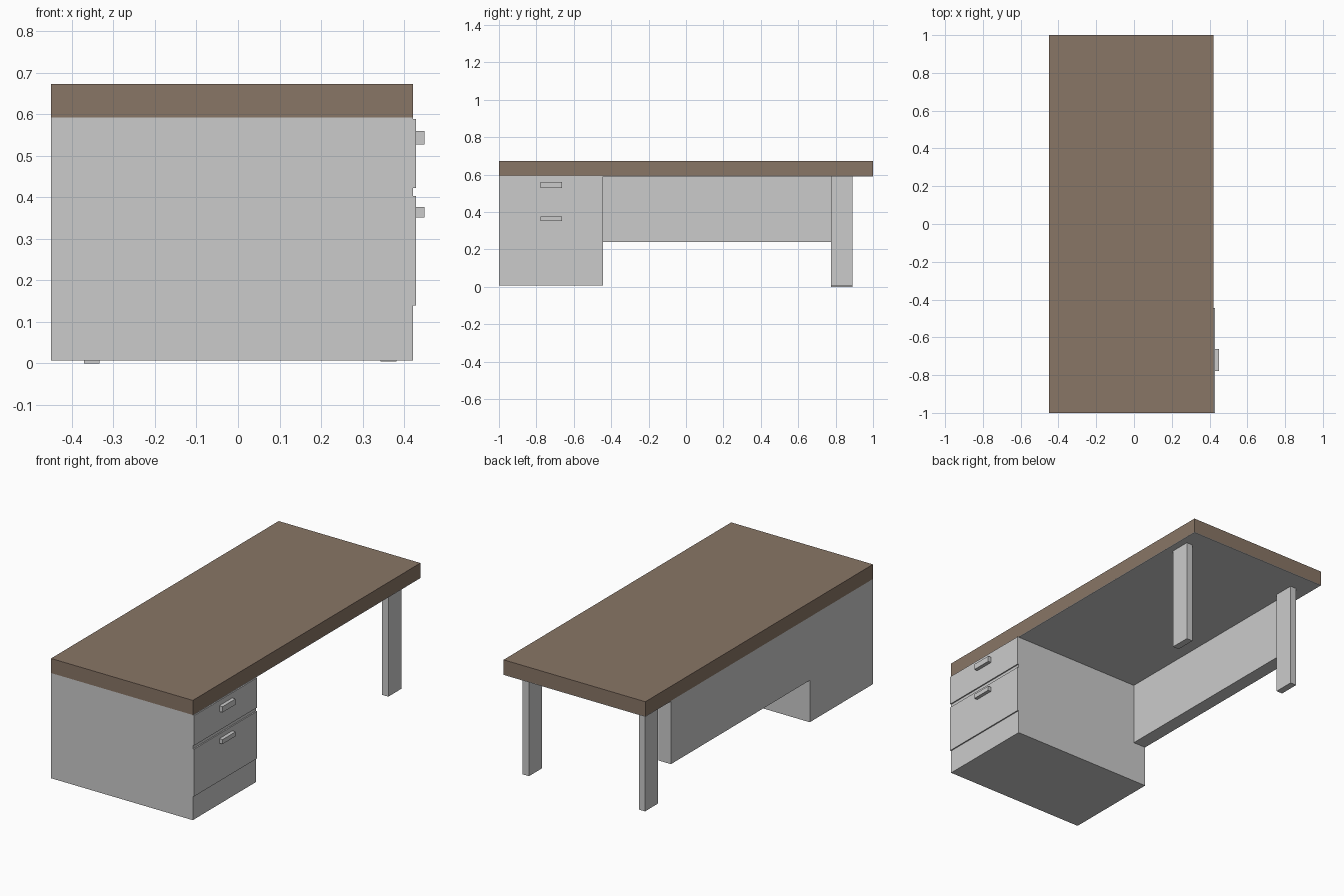
import bpy
import bmesh
from mathutils import Vector

if "Cube" in bpy.data.objects:
    bpy.data.objects.remove(bpy.data.objects["Cube"])


def box(name, x, y, z, material=None):
    """Axis-aligned box given (min, max) ranges on each axis."""
    lo, hi = Vector((x[0], y[0], z[0])), Vector((x[1], y[1], z[1]))
    centre = (lo + hi) / 2
    bm = bmesh.new()
    bmesh.ops.create_cube(bm, size=1)
    bmesh.ops.scale(bm, vec=hi - lo, verts=bm.verts)
    mesh = bpy.data.meshes.new(name)
    bm.to_mesh(mesh)
    bm.free()
    if material:
        mesh.materials.append(material)
    obj = bpy.data.objects.new(name, mesh)
    obj.location = centre
    bpy.context.collection.objects.link(obj)
    return obj


wood = bpy.data.materials.new("wood")
wood.diffuse_color = (0.25, 0.18, 0.133, 1)
wood.use_nodes = True
wood.node_tree.nodes["Principled BSDF"].inputs["Base Color"].default_value = wood.diffuse_color

BACK, FRONT = -0.45, 0.422      # depth of the desk along x
CABINET_Y = (-1.0, -0.445)
LEG_Y = (0.775, 0.89)
TOP_Z = 0.592                   # underside of the wooden top

# Wooden top with a thin grey underside
box("desk_top", (BACK, FRONT), (-1, 1), (TOP_Z, 0.673), wood)
box("top_underside", (BACK, FRONT), (-1, 1), (TOP_Z - 0.003, TOP_Z))

# Drawer cabinet
box("cabinet", (BACK, FRONT), CABINET_Y, (0.007, TOP_Z - 0.003))

# Drawer fronts and their handles
drawers = [("upper", (0.423, 0.589), (0.528, 0.56)),
           ("lower", (0.14, 0.403), (0.352, 0.377))]
for label, front_z, handle_z in drawers:
    box(label + "_drawer_front", (FRONT, 0.429), CABINET_Y, front_z)
    box(label + "_drawer_handle", (0.429, 0.449), (-0.777, -0.663), handle_z)

# Modesty panel along the back
box("modesty_panel", (BACK, -0.372), (CABINET_Y[1], LEG_Y[0]), (0.24, TOP_Z - 0.003))

# Flat legs at the open end
for label, leg_x, foot in [("rear", (-0.371, -0.333), 0.0),
                           ("front", (0.343, 0.382), 0.005)]:
    box(label + "_leg", leg_x, LEG_Y, (foot, TOP_Z - 0.003))
